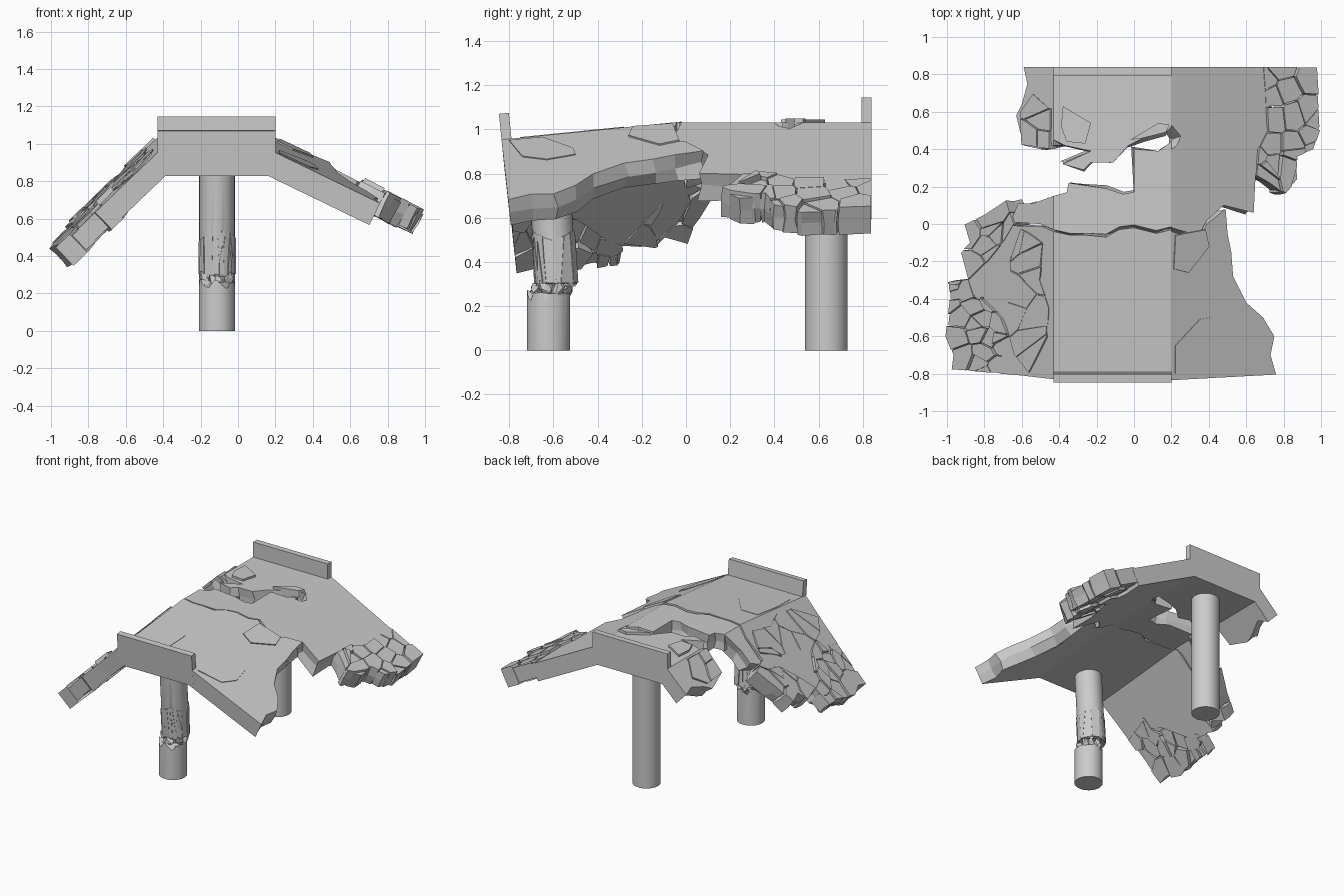
import bpy, bmesh, math, random
from mathutils import Vector

if "Cube" in bpy.data.objects:
    bpy.data.objects.remove(bpy.data.objects["Cube"])

random.seed(7)
R = random.uniform
HL, HR = -0.43, 0.2          # hinge lines between the flat deck and the wings


def plane(g, h, ty):
    """Map plan position plus depth onto a sloping slab plane."""
    n = Vector((-g, -ty, 1)).normalized()
    return lambda x, y, d: Vector((x, y, 1.03 + g * (x - h) + ty * (y + 0.07))) + n * d


def tube(cx, cy, r, lean=0.0):
    """Map angle and height plus depth onto a column's skin."""
    return lambda a, z, d: Vector((cx + (r + d) * math.cos(a),
                                   cy + lean * (0.8 - z) + (r + d) * math.sin(a), z))


def add_slab(bm, pts, fn, top, bottom, jag=0.0):
    rings = []
    cx = sum(p[0] for p in pts) / len(pts)
    cy = sum(p[1] for p in pts) / len(pts)
    levels = [(top, 0), (top * 0.5 + bottom * 0.5, 1), (bottom, 1)] if jag else [(top, 0), (bottom, 0)]
    for d, j in levels:
        ring = []
        for x, y in pts:
            k = jag if j and abs(y) < 0.76 and x not in (HL, HR) else 0
            ox, oy = (R(-k, k), R(-k, k))
            ring.append(bm.verts.new(fn(x + ox, y + oy, d + R(-k, k) * 0.4)))
        rings.append(ring)
    n = len(pts)
    bm.faces.new(rings[0])
    bm.faces.new(rings[-1][::-1])
    for a, b in zip(rings, rings[1:]):
        for i in range(n):
            bm.faces.new((a[i], b[i], b[(i + 1) % n], a[(i + 1) % n]))


def finish(name, bm):
    bmesh.ops.recalc_face_normals(bm, faces=bm.faces)
    me = bpy.data.meshes.new(name)
    bm.to_mesh(me)
    bm.free()
    ob = bpy.data.objects.new(name, me)
    bpy.context.collection.objects.link(ob)
    return ob


def slab(name, pts, fn, top=0.0, bottom=-0.125, jag=0.0):
    bm = bmesh.new()
    add_slab(bm, pts, fn, top, bottom, jag)
    return finish(name, bm)


def clip(poly, m, n):
    out = []
    for a, b in zip(poly, poly[1:] + poly[:1]):
        da, db = (a - m).dot(n), (b - m).dot(n)
        if da <= 0:
            out.append(a)
        if da * db < 0:
            out.append(a.lerp(b, da / (da - db)))
    return out


def rubble(name, outline, fn, count, top=(0, 0.02), bottom=-0.12, shrink=0.95, jag=0.008):
    """Break an outline into cracked cells with uneven heights."""
    pts = [Vector(p) for p in outline]
    xs, ys = [p.x for p in pts], [p.y for p in pts]
    seeds = [Vector((R(min(xs), max(xs)), R(min(ys), max(ys)))) for _ in range(count)]
    bm = bmesh.new()
    for s in seeds:
        cell = pts[:]
        for o in seeds:
            if o is not s and cell:
                cell = clip(cell, (s + o) / 2, o - s)
        cell = [p for i, p in enumerate(cell) if (p - cell[i - 1]).length > 0.008]
        if len(cell) < 3:
            continue
        c = sum(cell, Vector((0, 0))) / len(cell)
        cell = [c + (p - c) * shrink for p in cell]
        add_slab(bm, [tuple(p) for p in cell], fn, R(*top), bottom + R(-0.01, 0.02), jag)
    return finish(name, bm)


TILT = 0.1
deck_f, deck_b = plane(0, 0, TILT), plane(0, 0, 0)
left_f, left_b = plane(0.97, HL, TILT), plane(0.97, HL, 0)
right_f, right_b = plane(-0.49, HR, TILT), plane(-0.52, HR, 0)

# Flat deck: sagging front, middle strip, back
slab("front_deck", [(HL, -0.835), (HR, -0.835), (HR, -0.03), (0.12, -0.05), (0, -0.02), (-0.08, -0.03),
     (-0.15, -0.07), (-0.25, -0.06), (-0.34, -0.06), (HL, -0.04)], deck_f)
slab("middle_deck", [(HL, -0.03), (-0.34, -0.05), (-0.25, -0.05), (-0.15, -0.055), (-0.08, -0.015), (0, -0.005),
     (0.12, -0.035), (HR, -0.015), (HR, 0.44), (0.13, 0.39), (0, 0.4), (0, 0.17), (-0.06, 0.16), (-0.15, 0.19),
     (-0.35, 0.22), (-0.36, 0.17), (HL, 0.15)], deck_b, jag=0.02)
slab("back_deck", [(HL, 0.84), (HL, 0.45), (-0.37, 0.42), (-0.23, 0.39), (-0.38, 0.32), (-0.27, 0.29), (-0.23, 0.33),
     (-0.11, 0.33), (-0.03, 0.42), (0.05, 0.46), (0.17, 0.49), (HR, 0.52), (HR, 0.84)], deck_b, jag=0.02)

# Sloping wings
slab("front_right_wing", [(HR, -0.835), (0.76, -0.805), (0.73, -0.7), (0.75, -0.6), (0.69, -0.5), (0.6, -0.42),
     (0.53, -0.28), (0.52, -0.15), (0.5, -0.05), (0.49, 0.08), (0.39, 0), (0.36, -0.06), (0.3, -0.07),
     (HR, -0.04)], right_f, bottom=-0.13, jag=0.018)
slab("back_right_wing", [(HR, -0.02), (0.3, -0.05), (0.36, -0.035), (0.39, 0.02), (0.48, 0.1), (0.64, 0.06),
     (0.65, 0.26), (0.68, 0.4), (0.73, 0.5), (0.72, 0.7), (0.72, 0.84), (HR, 0.84), (HR, 0.53), (0.25, 0.47),
     (0.23, 0.42), (HR, 0.4)], right_b, bottom=-0.13, jag=0.018)
slab("front_left_wing", [(HL, -0.83), (-0.6, -0.81), (-0.72, -0.8), (-0.7, -0.65), (-0.76, -0.5), (-0.88, -0.35),
     (-0.9, -0.2), (-0.87, -0.08), (-0.72, 0), (-0.62, -0.01), (-0.5, -0.01), (HL, -0.04)], left_f,
     bottom=-0.12, jag=0.015)
slab("middle_left_wing", [(HL, -0.03), (-0.5, 0), (-0.66, 0.01), (-0.62, 0.11), (-0.54, 0.11), (HL, 0.15)],
     left_b, bottom=-0.12, jag=0.015)
slab("back_left_wing", [(HL, 0.84), (-0.59, 0.84), (-0.57, 0.75), (-0.6, 0.64), (-0.63, 0.58), (-0.59, 0.42),
     (-0.5, 0.4), (HL, 0.42)], left_b, bottom=-0.12, jag=0.015)

# Cracked rubble along the broken wing edges
rubble("right_edge_rubble", [(0.69, 0.84), (0.97, 0.84), (0.98, 0.68), (0.99, 0.52), (0.95, 0.4), (0.86, 0.36),
       (0.87, 0.24), (0.8, 0.16), (0.72, 0.22), (0.65, 0.26), (0.66, 0.4), (0.71, 0.5), (0.7, 0.7)],
       right_b, 22, top=(0, 0.035))
rubble("left_edge_rubble", [(-0.7, -0.8), (-0.97, -0.78), (-0.96, -0.7), (-1, -0.6), (-0.98, -0.42), (-0.99, -0.31),
       (-0.87, -0.29), (-0.8, -0.4), (-0.7, -0.5), (-0.66, -0.6)], left_f, 24, top=(-0.005, 0.03))
rubble("left_upper_rubble", [(-0.88, -0.3), (-0.92, -0.15), (-0.87, -0.1), (-0.9, 0), (-0.8, 0.05), (-0.68, 0.13),
       (-0.64, 0), (-0.7, -0.1), (-0.78, -0.2)], left_f, 9, top=(0, 0.02))

# Thin lifted flakes on the upper surface
rubble("left_wing_flakes", [(-0.56, -0.8), (-0.46, -0.6), (-0.45, -0.45), (-0.5, -0.3), (-0.48, -0.1), (-0.6, -0.02),
       (-0.66, -0.2), (-0.68, -0.55), (-0.64, -0.7)], left_f, 10, top=(0.003, 0.012), bottom=-0.03)
rubble("back_left_flakes", [(-0.59, 0.42), (-0.44, 0.4), (-0.44, 0.62), (-0.53, 0.7), (-0.6, 0.6)],
       left_b, 4, top=(0.004, 0.02), bottom=-0.04)
slab("front_deck_flake", [(-0.41, -0.28), (-0.27, -0.28), (-0.12, -0.46), (-0.14, -0.75), (-0.3, -0.69),
     (-0.4, -0.68), (-0.42, -0.5)], deck_f, 0.003, -0.03)
slab("back_deck_flake", [(-0.38, 0.63), (-0.23, 0.54), (-0.26, 0.43), (-0.36, 0.44), (-0.39, 0.52)],
     deck_b, 0.015, -0.03)
slab("hole_edge_flake", [(-0.02, 0.45), (0.13, 0.54), (0.19, 0.53), (0.17, 0.49), (0.05, 0.46)], deck_b, 0.02, -0.03)
slab("right_wing_flake", [(0.22, -0.8), (0.38, -0.74), (0.43, -0.63), (0.41, -0.5), (0.35, -0.51), (0.22, -0.65)],
     right_f, 0.005, -0.03)
slab("right_wing_crack_plate", [(0.21, -0.24), (0.29, -0.26), (0.4, -0.12), (0.38, -0.03), (0.22, -0.06)],
     right_f, 0.008, -0.03)

# Kerbs at both ends
for name, fn, y0, y1, top in (("front_kerb", deck_f, -0.835, -0.79, 0.117), ("back_kerb", deck_b, 0.795, 0.84, 0.115)):
    slab(name, [(HL, y0), (HR, y0), (HR, y1), (HL, y1)], fn, top, -0.01)


# Columns
def column(name, cx, cy, z0, z1, r=0.097, lean=0.0, rough0=0.0, rough1=0.0, n=40):
    fn = tube(cx, cy, r, lean)
    bm = bmesh.new()
    rings = []
    for z, k in ((z0, rough0), (z1, rough1)):
        rings.append([bm.verts.new(fn(2 * math.pi * i / n, z + k * (math.sin(i * 0.9) + R(-.6, .6)), 0))
                      for i in range(n)])
    for i in range(n):
        j = (i + 1) % n
        bm.faces.new((rings[0][i], rings[0][j], rings[1][j], rings[1][i]))
    bmesh.ops.triangulate(bm, faces=[bm.faces.new(rings[0][::-1]), bm.faces.new(rings[1])])
    ob = finish(name, bm)
    bpy.context.view_layer.objects.active = ob
    ob.select_set(True)
    bpy.ops.object.shade_smooth_by_angle(angle=math.radians(30))
    ob.select_set(False)


column("back_column", -0.112, 0.635, 0, 0.93)
column("front_column_stump", -0.112, -0.622, 0, 0.25, rough1=0.018)
column("front_column_upper", -0.112, -0.622, 0.31, 0.87, r=0.094, lean=0.07, rough0=0.02)

# Broken skin and crumbled core of the front column
skin = tube(-0.112, -0.622, 0.094, 0.07)
T = 2 * math.pi
rubble("front_column_cracks", [(0, 0.3), (T, 0.3), (T, 0.5), (T * 0.8, 0.54), (T * 0.5, 0.48), (T * 0.2, 0.55),
       (0, 0.5)], skin, 22, top=(0, 0.008), bottom=-0.04, shrink=0.96, jag=0.005)
bm = bmesh.new()
for i in range(14):
    a = T * i / 14
    r = 0.03 if i % 3 == 0 else 0.07
    tmp = bmesh.ops.create_icosphere(bm, subdivisions=1, radius=R(0.026, 0.04))
    for v in tmp["verts"]:
        v.co = v.co * R(0.8, 1.15) + Vector((-0.112 + r * math.cos(a), -0.605 + r * math.sin(a), R(0.25, 0.31)))
finish("front_column_debris", bm)
